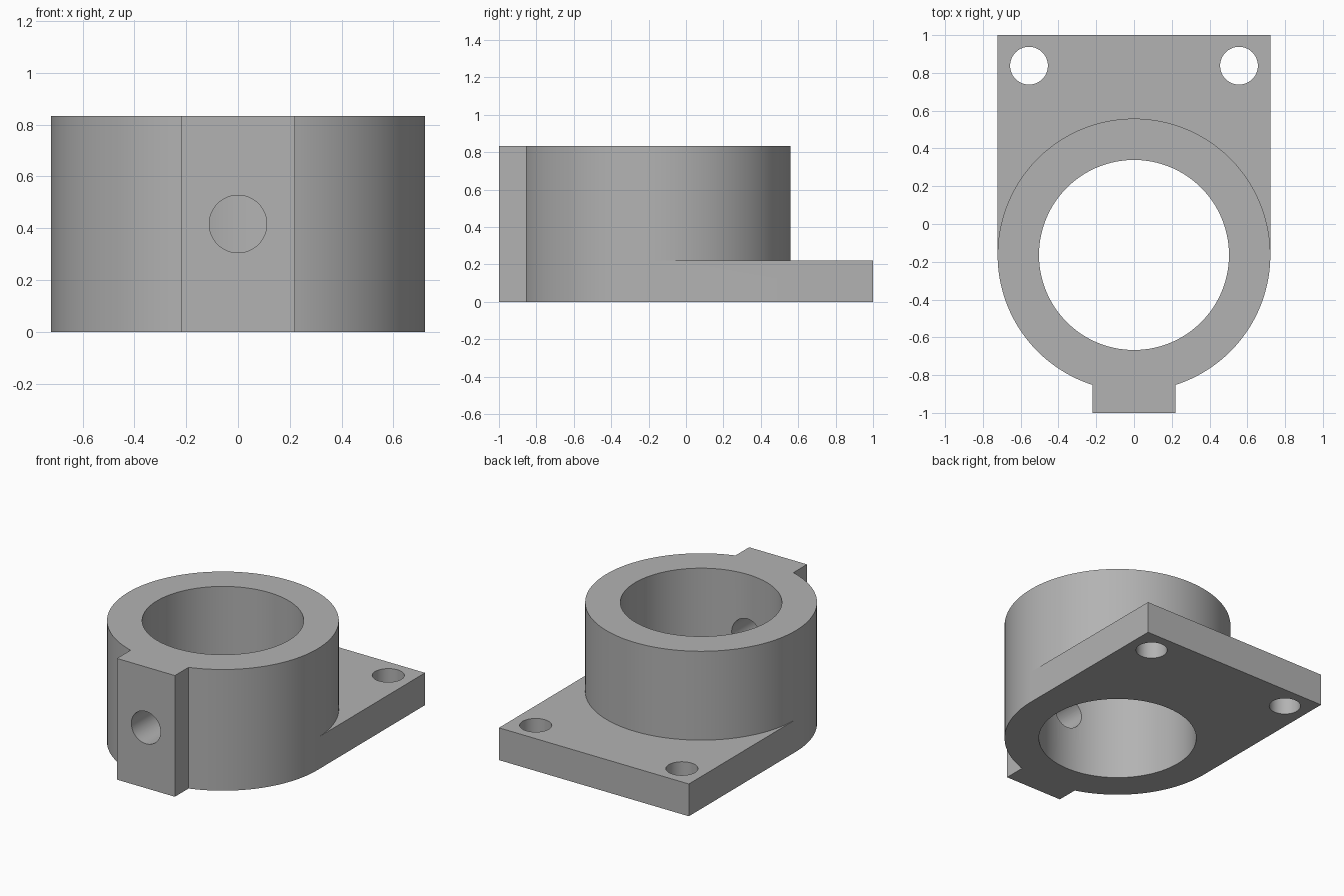
import bpy, bmesh, math
from mathutils import Matrix

cube = bpy.data.objects.get("Cube")
if cube:
    bpy.data.objects.remove(cube, do_unlink=True)

CY = -0.164               # collar axis
R_OUT, R_BORE = 0.722, 0.503
HEIGHT, PLATE = 0.833, 0.222
BOSS = 0.22               # half width of the front boss
HOLE_X, HOLE_Y = 0.556, 0.838

grey = bpy.data.materials.new("machined grey")
grey.use_nodes = True
colour = (0.45, 0.45, 0.45, 1)
grey.diffuse_color = colour
grey.node_tree.nodes["Principled BSDF"].inputs["Base Color"].default_value = colour


def finish(name, bm):
    bmesh.ops.recalc_face_normals(bm, faces=bm.faces)
    mesh = bpy.data.meshes.new(name)
    bm.to_mesh(mesh)
    bm.free()
    mesh.materials.append(grey)
    ob = bpy.data.objects.new(name, mesh)
    bpy.context.collection.objects.link(ob)
    return ob


def prism(name, outline, z0, z1):
    bm = bmesh.new()
    face = bm.faces.new([bm.verts.new((x, y, z0)) for x, y in outline])
    top = bmesh.ops.extrude_face_region(bm, geom=[face])["geom"]
    verts = [v for v in top if isinstance(v, bmesh.types.BMVert)]
    bmesh.ops.translate(bm, verts=verts, vec=(0, 0, z1 - z0))
    return finish(name, bm)


def cylinder(name, radius, depth, centre, tilt=0, sides=64):
    bm = bmesh.new()
    place = Matrix.Translation(centre) @ Matrix.Rotation(tilt, 4, "X")
    bmesh.ops.create_cone(bm, cap_ends=True, segments=sides, radius1=radius,
                          radius2=radius, depth=depth, matrix=place)
    return finish(name, bm)


def arc(start, end, steps):
    angles = [start + (end - start) * i / steps for i in range(steps + 1)]
    return [(R_OUT * math.cos(a), CY + R_OUT * math.sin(a)) for a in angles]


def combine(target, tool, operation):
    mod = target.modifiers.new(operation, "BOOLEAN")
    mod.operation, mod.object, mod.solver = operation, tool, "EXACT"
    bpy.context.view_layer.objects.active = target
    bpy.ops.object.modifier_apply(modifier=mod.name)
    bpy.data.objects.remove(tool, do_unlink=True)


# Shared front outline: half round with a square boss
gap = math.asin(BOSS / R_OUT)
front = (arc(math.pi, 1.5 * math.pi - gap, 40)
         + [(-BOSS, -1), (BOSS, -1)]
         + arc(1.5 * math.pi + gap, 2 * math.pi, 40))

# Collar above, mounting plate below
body = prism("bearing_bracket", front + [(R_OUT, 1), (-R_OUT, 1)], 0, PLATE)
collar = prism("collar", front + arc(0, math.pi, 96)[1:-1], PLATE, HEIGHT)
combine(body, collar, "UNION")

# Main bore, two mounting holes, and the front cross hole
combine(body, cylinder("bore", R_BORE, 2, (0, CY, HEIGHT / 2), sides=160), "DIFFERENCE")
for side in (-1, 1):
    combine(body, cylinder("mounting_hole", 0.1, 1, (side * HOLE_X, HOLE_Y, 0)), "DIFFERENCE")
combine(body, cylinder("cross_hole", 0.111, 1, (0, -0.8, HEIGHT / 2), math.pi / 2), "DIFFERENCE")

bpy.ops.object.select_all(action="DESELECT")
body.select_set(True)
bpy.context.view_layer.objects.active = body
bpy.ops.object.shade_smooth_by_angle(angle=math.radians(20))
